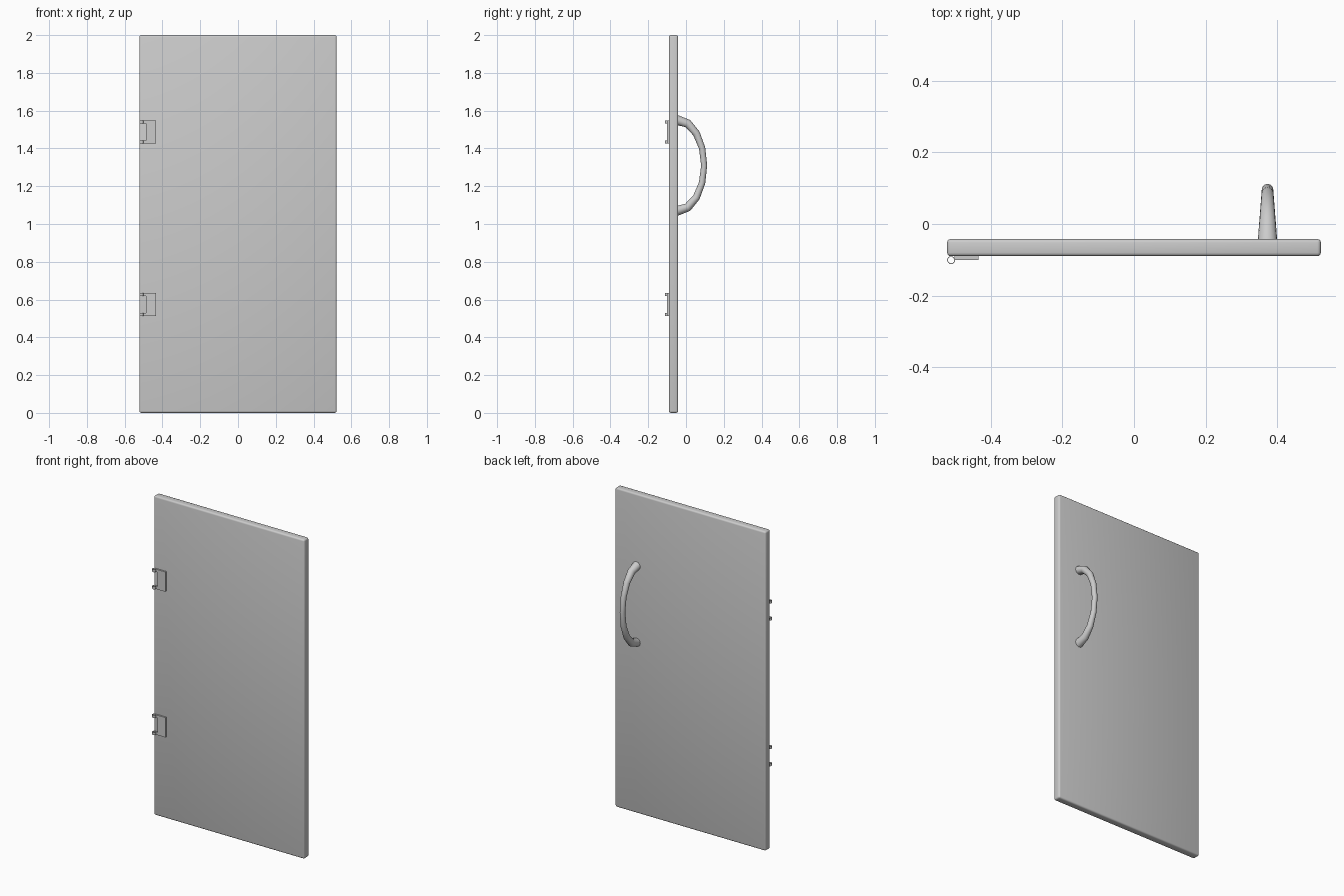
import bpy, bmesh, math
from mathutils import Vector

if "Cube" in bpy.data.objects:
    bpy.data.objects.remove(bpy.data.objects["Cube"])


def make_object(name, bm):
    bmesh.ops.recalc_face_normals(bm, faces=bm.faces[:])
    mesh = bpy.data.meshes.new(name)
    bm.to_mesh(mesh)
    bm.free()
    obj = bpy.data.objects.new(name, mesh)
    bpy.context.collection.objects.link(obj)
    bpy.context.view_layer.objects.active = obj
    bpy.ops.object.select_all(action='DESELECT')
    obj.select_set(True)
    return obj


def add_box(bm, lo, hi):
    lo, hi = Vector(lo), Vector(hi)
    verts = bmesh.ops.create_cube(bm, size=1)["verts"]
    for v in verts:
        v.co = (lo + hi) / 2 + v.co * (hi - lo)


def bridge(bm, a, b):
    n = len(a)
    for i in range(n):
        j = (i + 1) % n
        bm.faces.new((a[i], a[j], b[j], b[i]))


def add_tube(bm, x, y, z0, z1, outer, inner, sides=16):
    rings = []
    for r, z in ((outer, z0), (outer, z1), (inner, z1), (inner, z0)):
        rings.append([bm.verts.new((x + r * math.cos(math.tau * i / sides),
                                    y + r * math.sin(math.tau * i / sides), z))
                      for i in range(sides)])
    for k in range(4):
        bridge(bm, rings[k], rings[(k + 1) % 4])


# Door panel with softly rounded edges
FRONT, BACK = -0.09, -0.042
bm = bmesh.new()
add_box(bm, (-0.522, FRONT, 0), (0.522, BACK, 2))
door = make_object("door_panel", bm)
bevel = door.modifiers.new("rounded_edges", 'BEVEL')
bevel.width = 0.01
bevel.segments = 3
bpy.ops.object.modifier_apply(modifier="rounded_edges")
bpy.ops.object.shade_smooth_by_angle(angle=math.radians(35))

# Hinges: plate, two arms and two open knuckles each
for name, zc in (("lower_hinge", 0.574), ("upper_hinge", 1.487)):
    bm = bmesh.new()
    half, knuckle = 0.062, 0.017
    add_box(bm, (-0.487, -0.1, zc - half), (-0.434, FRONT, zc + half))
    for z0 in (zc - half, zc + half - knuckle):
        add_box(bm, (-0.502, -0.1, z0), (-0.487, FRONT, z0 + knuckle))
        add_tube(bm, -0.511, -0.101, z0, z0 + knuckle, 0.011, 0.009)
    make_object(name, bm)
    bpy.ops.object.shade_smooth_by_angle(angle=math.radians(35))

# Bowed pull handle: half ellipse, thick at the door and thin in the middle
bm = bmesh.new()
SEGMENTS, SIDES = 8, 16
rings = []
for k in range(SEGMENTS + 1):
    a = math.pi * k / SEGMENTS
    centre = Vector((0.373, -0.045 + 0.141 * math.sin(a), 1.31 + 0.24 * math.cos(a)))
    tangent = Vector((0, 0.141 * math.cos(a), -0.24 * math.sin(a))).normalized()
    side = Vector((1, 0, 0))
    normal = tangent.cross(side)
    r = 0.027 - 0.011 * math.sin(a)
    rings.append([bm.verts.new(centre + r * (side * math.cos(math.tau * i / SIDES)
                                             + normal * math.sin(math.tau * i / SIDES)))
                  for i in range(SIDES)])
for a, b in zip(rings, rings[1:]):
    bridge(bm, a, b)
bm.faces.new(rings[0])
bm.faces.new(rings[-1])
make_object("pull_handle", bm)
bpy.ops.object.shade_smooth_by_angle(angle=math.radians(45))
